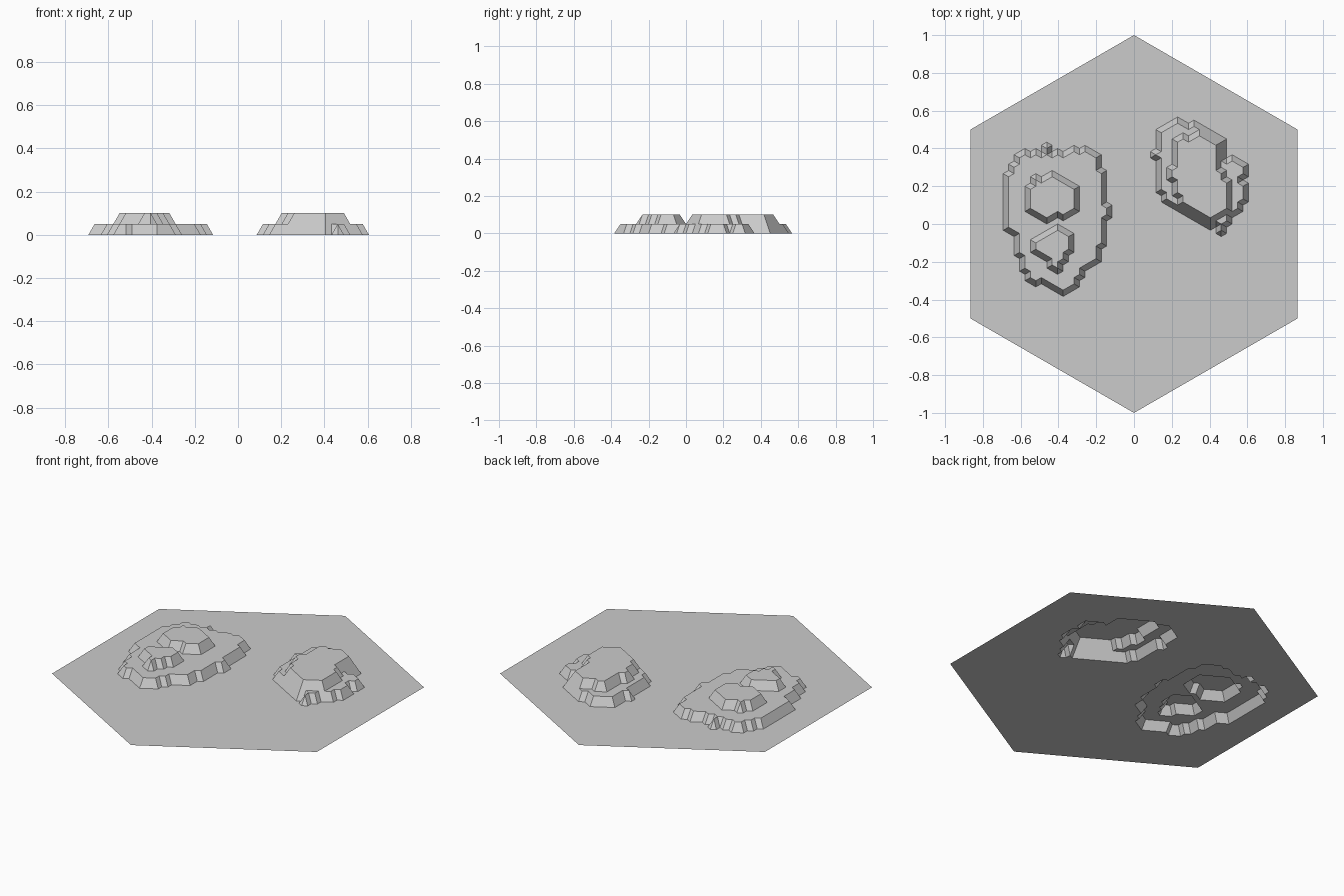
import bpy, bmesh, math

if "Cube" in bpy.data.objects:
    bpy.data.objects.remove(bpy.data.objects["Cube"])

N = 30                                  # lattice steps per hexagon side
DX, DY = math.sqrt(3) / 2 / N, 0.5 / N  # column spacing, half row spacing
STEP = 0.05                             # terrace height

# Each terrace: first column, then (lowest, highest) half-row for successive columns
left_base = (-23, [(-1, 15), (-2, 18), (-9, 21), (-14, 22), (-17, 21), (-18, 22),
                   (-17, 21), (-18, 24), (-19, 21), (-20, 22), (-21, 21), (-20, 22),
                   (-19, 23), (-16, 22), (-13, 23), (-12, 22), (-11, 21), (-6, 16), (3, 5)])
left_upper_knoll = (-19, [(5, 11), (4, 14), (3, 13), (2, 14), (3, 15),
                          (4, 14), (3, 13), (4, 12), (5, 11)])
left_lower_knoll = (-18, [(-8, -6), (-9, -5), (-10, -4), (-13, -3),
                          (-14, -2), (-11, -3), (-8, -4)])
right_base = (4, [(22, 22), (11, 29), (8, 30), (7, 31), (6, 32), (5, 31), (4, 30),
                  (3, 31), (2, 30), (1, 29), (0, 28), (1, 27), (-2, 26), (1, 19),
                  (4, 20), (5, 19), (8, 12)])
right_spur = (20, [(16, 18)])
right_knoll = (7, [(15, 17), (10, 26), (7, 27), (6, 26), (5, 27), (4, 28),
                   (3, 27), (2, 26), (3, 25), (4, 16), (5, 13)])

LEVELS = [(1, [left_base, right_base, right_spur]),
          (2, [left_upper_knoll, left_lower_knoll, right_knoll])]


def height(c, k):
    """Terrace height of a lattice point."""
    level = 0
    for lvl, patches in LEVELS:
        for start, spans in patches:
            i = c - start
            if 0 <= i < len(spans) and spans[i][0] <= k <= spans[i][1]:
                level = lvl
    return level * STEP


bm = bmesh.new()

# Triangular lattice filling the hexagon
grid = {}
for c in range(-N, N + 1):
    top = 2 * N - abs(c)
    for k in range(-top, top + 1, 2):
        grid[c, k] = bm.verts.new((c * DX, k * DY, height(c, k)))

# Two triangles to the right and left of every vertical lattice edge
for (c, k), v in grid.items():
    up = grid.get((c, k + 2))
    right = grid.get((c + 1, k + 1))
    left = grid.get((c - 1, k + 1))
    if up and right:
        bm.faces.new((v, right, up))
    if up and left:
        bm.faces.new((v, up, left))

bm.normal_update()
mesh = bpy.data.meshes.new("hill_terrain_tile")
bm.to_mesh(mesh)
bm.free()
tile = bpy.data.objects.new("hill_terrain_tile", mesh)
bpy.context.collection.objects.link(tile)
